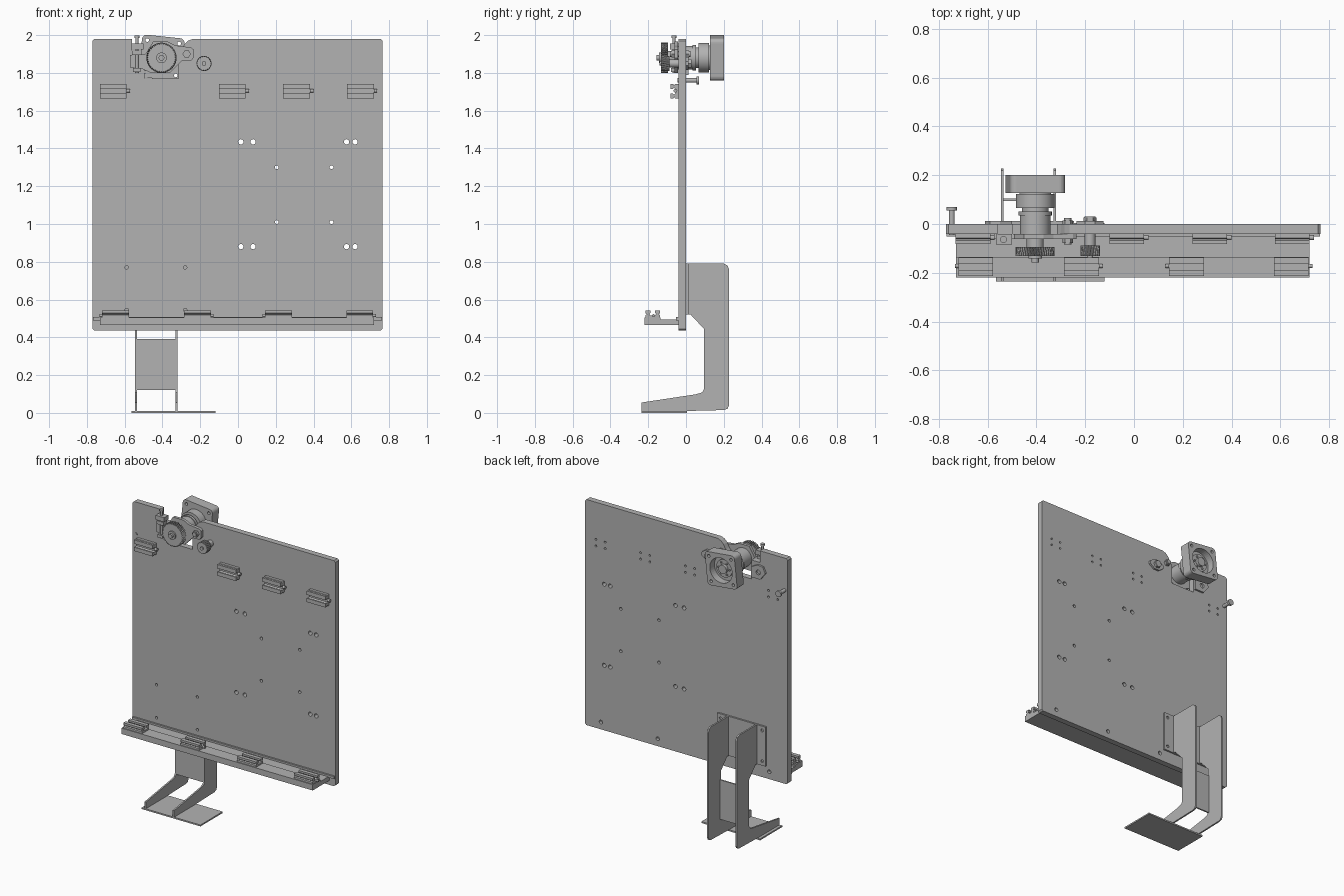
import bpy, bmesh, math
from mathutils import Vector

if "Cube" in bpy.data.objects:
    bpy.data.objects.remove(bpy.data.objects["Cube"], do_unlink=True)

grey = bpy.data.materials.new("machined grey")
grey.use_nodes = True
grey.diffuse_color = (0.45, 0.45, 0.45, 1)
grey.node_tree.nodes["Principled BSDF"].inputs["Base Color"].default_value = (0.45, 0.45, 0.45, 1)

AXES = {"x": lambda p, d: (d, p[0], p[1]),
        "y": lambda p, d: (p[0], d, p[1]),
        "z": lambda p, d: (p[0], p[1], d)}


def add_prism(bm, pts, axis, a, b, twist=0, centre=(0, 0)):
    """Extrude a profile along an axis, optionally twisting the far end."""
    put = AXES[axis]
    c, s = math.cos(twist), math.sin(twist)
    far = []
    for u, v in pts:
        du, dv = u - centre[0], v - centre[1]
        far.append((centre[0] + du * c - dv * s, centre[1] + du * s + dv * c))
    lo = [bm.verts.new(put(p, a)) for p in pts]
    hi = [bm.verts.new(put(p, b)) for p in far]
    bm.faces.new(lo)
    bm.faces.new(hi)
    n = len(pts)
    for i in range(n):
        j = (i + 1) % n
        bm.faces.new((lo[i], lo[j], hi[j], hi[i]))


def finish(name, bm, smooth=False):
    bmesh.ops.recalc_face_normals(bm, faces=bm.faces)
    mesh = bpy.data.meshes.new(name)
    bm.to_mesh(mesh)
    bm.free()
    obj = bpy.data.objects.new(name, mesh)
    bpy.context.collection.objects.link(obj)
    mesh.materials.append(grey)
    if smooth:
        bpy.ops.object.select_all(action="DESELECT")
        obj.select_set(True)
        bpy.context.view_layer.objects.active = obj
        bpy.ops.object.shade_smooth_by_angle(angle=math.radians(35))
    return obj


def prism(name, pts, axis, a, b, **kw):
    bm = bmesh.new()
    add_prism(bm, pts, axis, a, b, **kw)
    return finish(name, bm)


def circle(u, v, r, n=24):
    return [(u + r * math.cos(2 * math.pi * i / n), v + r * math.sin(2 * math.pi * i / n)) for i in range(n)]


def rect(u0, u1, v0, v1):
    return [(u0, v0), (u1, v0), (u1, v1), (u0, v1)]


def box(name, x0, x1, y0, y1, z0, z1):
    return prism(name, rect(x0, x1, y0, y1), "z", z0, z1)


def cyl(name, u, v, r, axis, a, b, n=28):
    bm = bmesh.new()
    add_prism(bm, circle(u, v, r, n), axis, a, b)
    return finish(name, bm, True)


def rounded_square(u, v, half, r, tilt):
    pts = []
    for k in range(4):
        mid = math.pi / 4 + k * math.pi / 2
        cu = (half - r) * math.sqrt(2) * math.cos(mid + tilt)
        cv = (half - r) * math.sqrt(2) * math.sin(mid + tilt)
        for i in range(7):
            t = k * math.pi / 2 + i * math.pi / 12 + tilt
            pts.append((u + cu + r * math.cos(t), v + cv + r * math.sin(t)))
    return pts


def cut_holes(obj, holes, a, b):
    """Cut round holes (x, z, radius) running along y."""
    bm = bmesh.new()
    for x, z, r in holes:
        add_prism(bm, circle(x, z, r, 16), "y", a, b)
    cutter = finish("hole_cutter", bm)
    cutter.hide_render = True
    mod = obj.modifiers.new("holes", "BOOLEAN")
    mod.object = cutter
    mod.solver = "EXACT"
    bpy.context.view_layer.objects.active = obj
    bpy.ops.object.modifier_apply(modifier=mod.name)
    bpy.data.objects.remove(cutter, do_unlink=True)


def gear(name, x, z, r, teeth, y0, y1, twist):
    pts = []
    for i in range(teeth):
        for f, k in ((0, .9), (.3, 1), (.5, 1), (.8, .9)):
            t = 2 * math.pi * (i + f) / teeth
            pts.append((x + r * k * math.cos(t), z + r * k * math.sin(t)))
    return prism(name, pts, "y", y0, y1, twist=twist, centre=(x, z))


# Main panel with a motor notch in its top edge
panel = prism("main_panel", [
    (-.77, .445), (-.76, .435), (.755, .435), (.765, .445), (.765, 1.97), (.755, 1.98),
    (-.24, 1.98), (-.265, 1.97), (-.285, 1.95), (-.3, 1.92), (-.315, 1.9), (-.315, 1.77),
    (-.495, 1.77), (-.495, 1.9), (-.56, 1.9), (-.56, 1.98), (-.76, 1.98), (-.77, 1.97)], "y", -.04, 0)
holes = [(x, z, .014) for z in (.88, 1.435) for x in (.015, .08, .575, .62)]
holes += [(x, z, .01) for z in (1.01, 1.3) for x in (.205, .495)]
holes += [(x, z, .009) for z in (.545, .77) for x in (-.59, -.28)]
cut_holes(panel, holes, -.1, .1)

# Blind screw holes in the back of the panel
upper_x = (-.66, -.03, .31, .648)
screws = [(x + dx, 1.703 + dz, .007) for x in upper_x for dx in (-.035, .035) for dz in (-.022, .022)]
screws += [(x, .485, .013) for x in (.645, .215, -.215, -.63)]
cut_holes(panel, screws, -.02, .1)

# Shelf along the bottom front
prism("shelf", [(-.22, .465), (-.03, .465), (-.03, .495), (-.135, .495), (-.135, .505), (-.22, .505)],
      "x", -.73, .72)
box("shelf_rear_strip", -.768, .763, -.052, -.035, .49, .507)

# Guide blocks: ridged U-shaped profile, on the shelf and on the panel
HALF = .071
GUIDE = [(-.038, 0), (.038, 0), (.038, .018), (.03, .022), (.038, .028), (.038, .042), (.012, .042),
         (.012, .03), (.018, .024), (.012, .015), (-.012, .015), (-.018, .024), (-.012, .03),
         (-.012, .042), (-.038, .042), (-.038, .028), (-.03, .022), (-.038, .018)]
for i, x in enumerate((-.648, -.215, .215, .645)):
    prism("shelf_guide_%d" % i, [(-.176 + u, .5 + v) for u, v in GUIDE], "x", x - HALF, x + HALF)
    side = -1 if i % 2 == 0 else 1
    cyl("shelf_guide_nub_%d" % i, -.172, .515, .008, "x", x + side * HALF, x + side * (HALF + .015), 12)
for i, x in enumerate(upper_x):
    prism("panel_guide_%d" % i, [(-.04 - v, 1.703 + u) for u, v in GUIDE], "x", x - HALF, x + HALF)
    cyl("panel_guide_nub_%d" % i, -.056, 1.705, .01, "x", x + HALF, x + HALF + .018, 12)

# Stand: foot, two side cheeks, cross panel and mounting flange
box("foot_plate", -.565, -.12, -.235, .005, 0, .01)
cheek = [(0, .79), (.2, .79), (.22, .78), (.228, .76), (.228, .04), (.22, .022), (.2, .015), (0, .01),
         (-.235, .01), (-.235, .055), (.05, .098), (.085, .108), (.095, .125), (.095, .445), (.025, .52), (0, .52)]
for side, x in (("right", -.545), ("left", -.33)):
    prism("stand_cheek_" + side, cheek, "x", x, x + .011)
box("stand_cross_panel", -.535, -.33, .095, .105, .12, .39)
flange = box("stand_flange", -.61, -.245, 0, .012, .52, .79)
cut_holes(flange, [(x, z, .01) for x in (-.585, -.27) for z in (.55, .76)], .004, .1)

# Motor housing with an open back
MX, MZ = -.405, 1.88
TILT = math.radians(-6)
motor = prism("motor_housing", rounded_square(MX, MZ, .113, .025, TILT), "y", .128, .2)
corners = [(MX + .12 * math.cos(t), MZ + .12 * math.sin(t), .01)
           for t in [TILT + math.pi / 4 + k * math.pi / 2 for k in range(4)]]
cut_holes(motor, corners, .1, .3)
bm = bmesh.new()
add_prism(bm, circle(MX, MZ, .085, 40), "y", .15, .3)
bore = finish("bore_cutter", bm)
bore.hide_render = True
mod = motor.modifiers.new("bore", "BOOLEAN")
mod.object = bore
bpy.context.view_layer.objects.active = motor
bpy.ops.object.modifier_apply(modifier=mod.name)
bpy.data.objects.remove(bore, do_unlink=True)

# Gearbox stages and shaft, from back to front
stages = [("motor_inner_ring", .06, .145, .165), ("motor_hub", .03, .14, .185),
          ("motor_neck", .065, .118, .135), ("gearbox_body", .079, .065, .122),
          ("gearbox_collar", .055, .045, .07), ("gearbox_flange", .068, .035, .052),
          ("gearbox_nose", .063, -.045, .036), ("gearbox_cap", .068, -.06, -.044),
          ("drive_collar", .035, -.1, -.055), ("drive_hub", .028, -.142, -.125), ("drive_shaft", .015, -.157, -.1)]
for name, r, a, b in stages:
    cyl(name, MX, MZ, r, "y", a, b, 36)
gear("drive_gear", MX, MZ, .08, 44, -.132, -.095, .1)
for k in range(6):
    t = k * math.pi / 3
    cyl("hub_bolt_%d" % k, MX + .043 * math.cos(t), MZ + .043 * math.sin(t), .006, "y", .16, .172, 10)

# Pivoting mount plate in front of the panel
prism("mount_plate", [(-.573, 1.83), (-.51, 1.822), (-.46, 1.8), (-.36, 1.8), (-.3, 1.862), (-.25, 1.862),
                      (-.236, 1.88), (-.236, 1.925), (-.25, 1.935), (-.33, 1.945), (-.37, 1.965),
                      (-.45, 1.965), (-.49, 1.9), (-.573, 1.895)], "y", -.062, -.042)
cyl("pivot_pin", -.272, 1.9, .015, "y", -.085, .025, 16)
cyl("pivot_nut", -.272, 1.9, .022, "y", -.078, -.06, 6)
cyl("pivot_rear_nut", -.272, 1.9, .022, "y", 0, .015, 6)

# Tension adjuster
box("adjuster_block", -.565, -.5, -.085, -.04, 1.925, 1.955)
box("adjuster_lower_block", -.56, -.51, -.08, -.04, 1.895, 1.918)
cyl("adjuster_screw", -.535, -.064, .008, "z", 1.8, 1.99, 12)
cyl("adjuster_screw_head", -.535, -.064, .014, "z", 1.985, 1.998, 12)
box("adjuster_stop", -.555, -.515, -.08, -.055, 1.805, 1.825)
lever = prism("adjuster_rear_plate", [(-.61, 1.84), (-.57, 1.79), (-.5, 1.79), (-.5, 1.86), (-.55, 1.885),
                                      (-.59, 1.88)], "y", 0, .013)
cut_holes(lever, [(-.555, 1.835, .016)], -.1, .1)

# Idler gear, shaft and rear bearing flange
IX, IZ = -.18, 1.85
gear("idler_gear", IX, IZ, .04, 20, -.132, -.088, -.2)
cyl("idler_shaft", IX, IZ, .022, "y", -.09, .03, 20)
cyl("idler_tip", IX, IZ, .012, "y", -.14, -.13, 16)
cyl("idler_nut", IX, IZ, .026, "y", .008, .026, 6)
prism("idler_flange", [(-.235, 1.84), (-.2, 1.815), (-.16, 1.815), (-.125, 1.84), (-.125, 1.86),
                       (-.16, 1.885), (-.2, 1.885), (-.235, 1.86)], "y", 0, .013)

# Side knob through the panel
cyl("knob_stem", -.747, 1.76, .012, "y", -.045, .06, 16)
cyl("knob_head", -.747, 1.76, .021, "y", .055, .07, 20)
